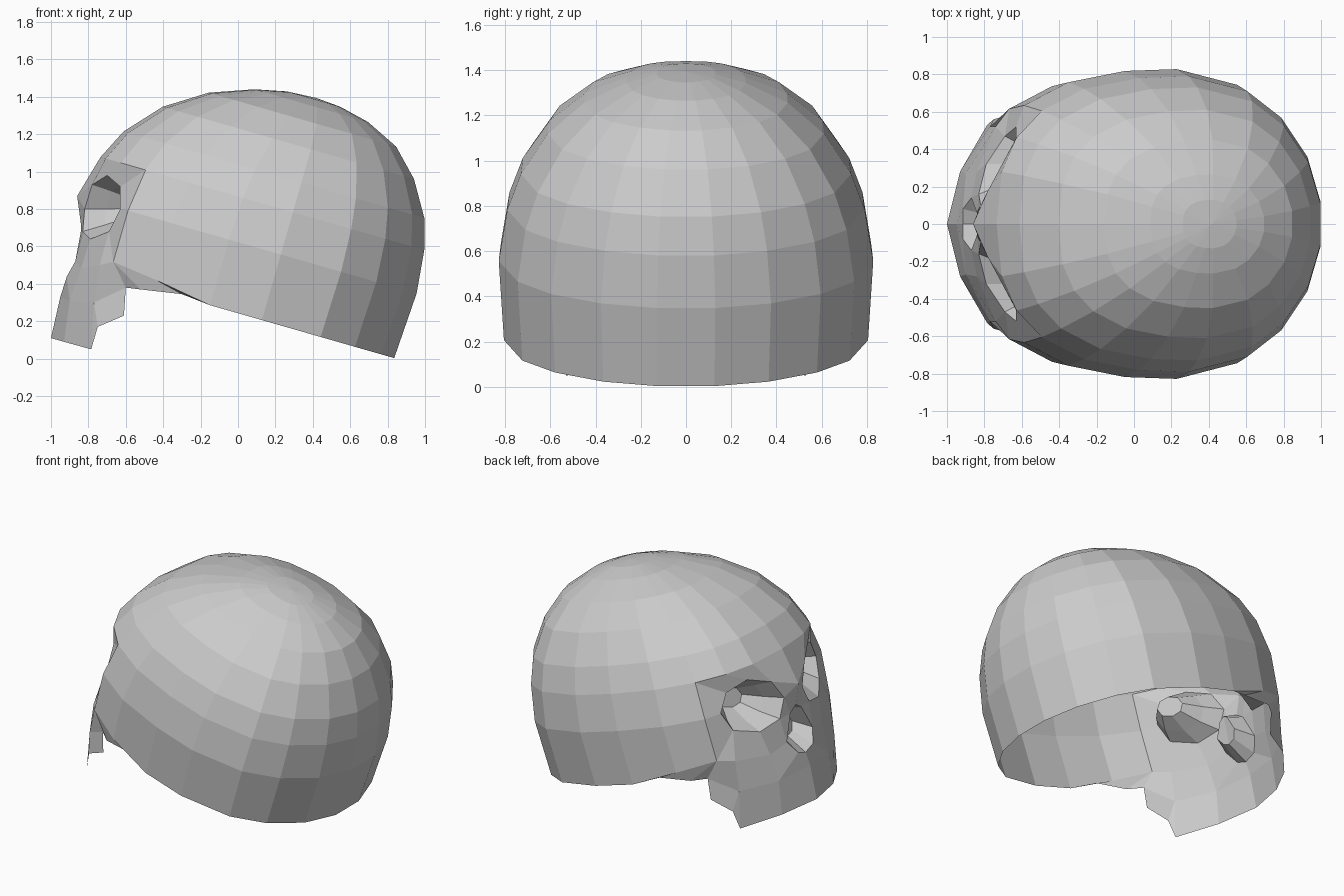
import bpy, bmesh
from math import sin, cos, radians
from mathutils import Vector

if "Cube" in bpy.data.objects:
    bpy.data.objects.remove(bpy.data.objects["Cube"])

# Tilted frame of the cranium: u runs backward, w runs up towards the crown
ORIGIN = Vector((0.08, 0, 0.22))
U = Vector((0.961, 0, -0.276))
W = Vector((0.276, 0, 0.961))


def build(name, verts, faces):
    """Half model on +y, mirrored to -y, flat shaded."""
    mesh = bpy.data.meshes.new(name)
    mesh.from_pydata([tuple(v) for v in verts], [], faces)
    bm = bmesh.new()
    bm.from_mesh(mesh)
    bmesh.ops.remove_doubles(bm, verts=bm.verts, dist=0.0005)
    bmesh.ops.recalc_face_normals(bm, faces=bm.faces)
    # point the surface away from the middle of the head
    mid = Vector((-0.1, 0, 0.6))
    if sum(f.normal.dot(f.calc_center_median() - mid) * f.calc_area() for f in bm.faces) < 0:
        bmesh.ops.reverse_faces(bm, faces=bm.faces)
    bm.to_mesh(mesh)
    bm.free()
    obj = bpy.data.objects.new(name, mesh)
    bpy.context.collection.objects.link(obj)
    mod = obj.modifiers.new("mirror", 'MIRROR')
    mod.use_axis = (False, True, False)
    mod.merge_threshold = 0.001
    return obj


# Cranium rings: height w, back u, front u, u of widest point, half width
RINGS = [
    (0.0, 0.795, -1.06, 0.05, 0.805),
    (0.365, 0.815, -1.06, 0.05, 0.828),
    (0.60, 0.79, -1.02, 0.05, 0.79),
    (0.765, 0.742, -0.94, 0.05, 0.73),
    (0.95, 0.63, -0.775, 0.05, 0.61),
    (1.09, 0.489, -0.56, 0.04, 0.45),
    (1.175, 0.306, -0.33, 0.02, 0.265),
    (1.212, 0.14, -0.16, 0.01, 0.13),
]
ANGLES = [0, 9, 27, 46, 64, 90, 100, 117, 135, 150, 165, 180]


def dome_point(level, deg):
    w, back, front, wide, half = RINGS[level]
    if level == 0:                       # hem rises towards the temple
        w += {117: 0.05, 135: 0.08}.get(deg, 0)
    c, s = cos(radians(max(deg, 9))), abs(sin(radians(deg)))
    if c > 0:
        u, y = wide + (back - wide) * c, half * s
    else:                                # squarer towards the forehead
        u, y = wide - (wide - front) * (-c) ** 0.77, half * s ** 0.77
    if deg in (0, 180):
        y = 0
    return ORIGIN + U * u + W * w + Vector((0, y, 0))


# Cranium: rings joined by quads, lower front left open for the face
n = len(ANGLES)
verts = [dome_point(k, a) for k in range(len(RINGS)) for a in ANGLES]
verts.append(ORIGIN + W * 1.222)
faces = []
for k in range(len(RINGS) - 1):
    for i in range(n - 1):
        if k < 2 and ANGLES[i] >= 135:
            continue
        a = k * n + i
        faces.append((a, a + 1, a + n + 1, a + n))
top = (len(RINGS) - 1) * n
faces += [(top + i, top + i + 1, len(verts) - 1) for i in range(n - 1)]
build("cranium", verts, faces)

# Face points, one half: m midline, n nose rim, a jaw edge, b/d cheek, e eye rim, z arch
P = {
    'm0': (-1.0, 0, .11), 'm1': (-.95, 0, .33), 'm2': (-.915, 0, .41),
    'm3': (-.84, 0, .72), 'm4': (-.86, 0, .87),
    'n1': (-.915, .08, .44), 'n2': (-.87, .14, .52), 'n3': (-.84, .06, .68),
    'a0': (-.93, .28, .09), 'a1': (-.785, .53, .05), 'a2': (-.75, .56, .17),
    'a3': (-.61, .60, .23), 'a4': (-.60, .62, .38),
    'b0': (-.90, .27, .31), 'b1': (-.77, .52, .30),
    'd1': (-.84, .28, .48), 'd2': (-.74, .52, .50),
    'e0': (-.82, .10, .80), 'e1': (-.78, .18, .93), 'e2': (-.70, .33, .98),
    'e3': (-.63, .46, .92), 'e4': (-.63, .52, .80), 'e5': (-.69, .47, .68),
    'e6': (-.79, .32, .64), 'e7': (-.83, .16, .68),
    'z1': (-.30, .72, .345), 'z2': (-.52, .69, .37),
}
P = {k: Vector(v) for k, v in P.items()}
# points shared with the cranium edge
for key, level, deg in (('t0', 0, 135), ('t1', 1, 135), ('t2', 2, 135), ('f2', 2, 150),
                        ('f1', 2, 165), ('f0', 2, 180), ('h1', 0, 117), ('h0', 0, 100)):
    P[key] = dome_point(level, deg)

FACES = """f0 f1 e1 m4|f1 f2 e2 e1|f2 t2 e3 e2|t2 t1 e4 e3|t1 t0 e5 e4|t0 d2 e5|
d2 d1 e6 e5|d1 n2 e7 e6|n2 n3 e7|n3 e0 e7|m3 m4 e0 n3|m4 e1 e0|d1 n1 n2|
m1 b0 n1 m2|b0 d1 n1|b0 b1 d2 d1|m0 a0 b0 m1|a0 a1 b1 b0|a1 a2 b1|b1 a2 a3 a4|
b1 a4 t0 d2|t0 z2 a4|t0 h1 z1 z2|h1 h0 z1"""
keys = list(P)
build("face", [P[k] for k in keys],
      [[keys.index(k) for k in f.split()] for f in FACES.split('|')])


def cavity(name, rim, centre, steps, closed):
    """Cup made of shrinking copies of a rim; steps are (scale, offset)."""
    loops = [rim] + [[centre + (p - centre) * s + Vector(o) for p in rim] for s, o in steps]
    m = len(rim)
    vs = [p for loop in loops for p in loop]
    fs = []
    for k in range(len(steps)):
        for i in range(m if closed else m - 1):
            j = (i + 1) % m
            fs.append((k * m + i, k * m + j, (k + 1) * m + j, (k + 1) * m + i))
    fs.append(tuple(len(steps) * m + i for i in range(m)))
    build(name, vs, fs)


# Eye sockets
rim = [P['e%d' % i] for i in range(8)]
cavity("eye_sockets", rim, sum(rim, Vector()) / 8,
       [(0.72, (0.09, 0, 0)), (0.38, (0.19, -0.02, 0))], True)

# Nose cavity
cavity("nose_cavity", [P[k] for k in ('m2', 'n1', 'n2', 'n3', 'm3')],
       Vector((-.87, 0, .55)), [(0.6, (0.12, 0, 0.02))], False)
